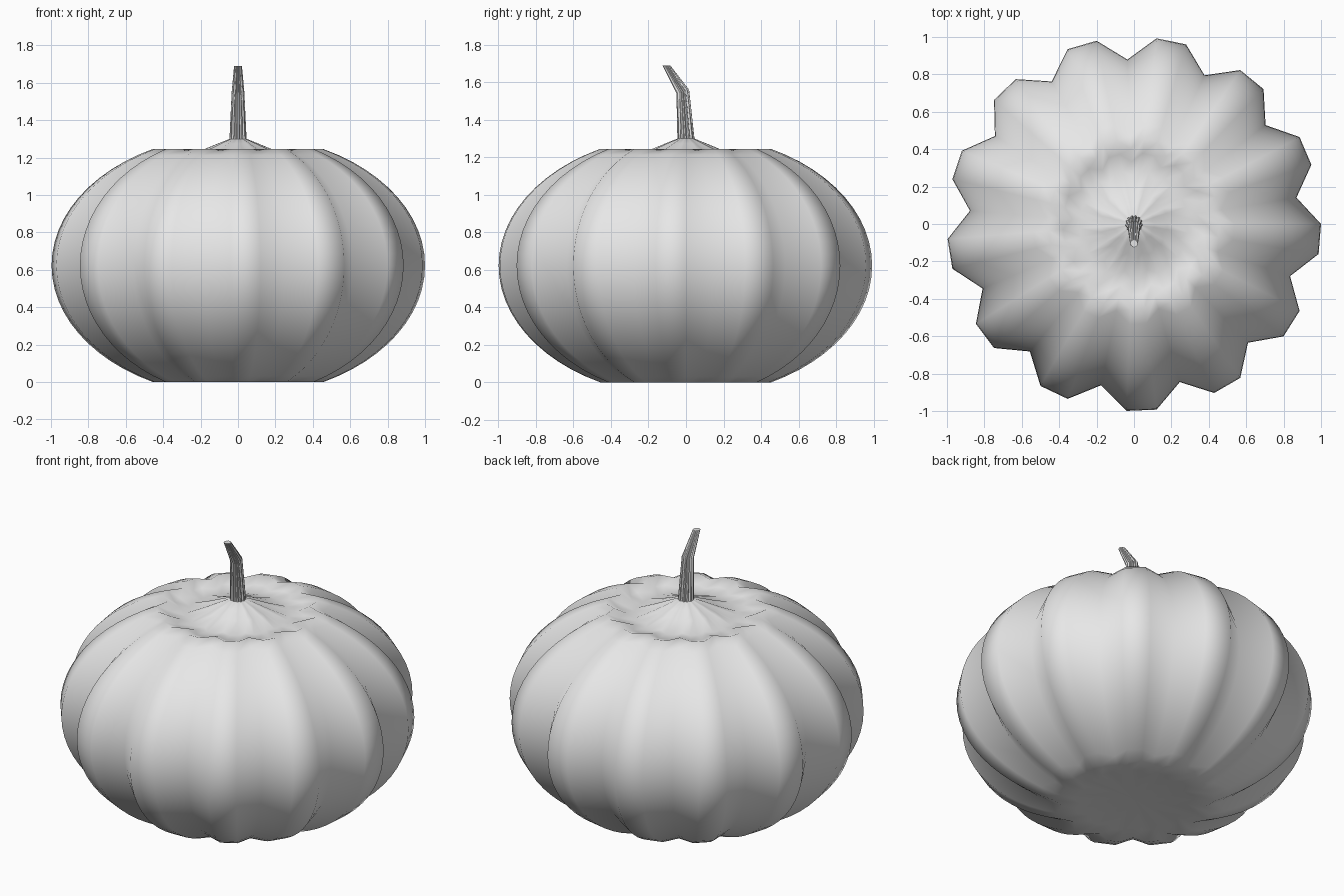
import bpy, bmesh, math

if "Cube" in bpy.data.objects:
    bpy.data.objects.remove(bpy.data.objects["Cube"], do_unlink=True)

LOBES = 13
SIDES = LOBES * 3          # two ridge columns and one groove column per lobe

grey = bpy.data.materials.new("light grey")
grey.use_nodes = True
grey.diffuse_color = (0.8, 0.8, 0.8, 1)
grey.node_tree.nodes["Principled BSDF"].inputs["Base Color"].default_value = (0.8, 0.8, 0.8, 1)


def fluted_loft(name, rings):
    """Loft fluted rings given as (radius, z, y offset, groove factor, tilt)."""
    bm = bmesh.new()
    loops = []
    for radius, z, y, groove, tilt in rings:
        loop = []
        for i in range(SIDES):
            a = math.tau * i / SIDES
            r = radius * (groove if i % 3 == 1 else 1)
            loop.append(bm.verts.new((r * math.cos(a), y + r * math.sin(a),
                                      z + tilt * r * math.sin(a))))
        loops.append(loop)
    for low, high in zip(loops, loops[1:]):
        for i in range(SIDES):
            j = (i + 1) % SIDES
            bm.faces.new((low[i], low[j], high[j], high[i]))
    # Close both ends with fans
    for loop in (loops[0], loops[-1]):
        cap = bm.faces.new(loop)
        bmesh.ops.poke(bm, faces=[cap])
    bmesh.ops.recalc_face_normals(bm, faces=bm.faces)
    mesh = bpy.data.meshes.new(name)
    bm.to_mesh(mesh)
    bm.free()
    mesh.materials.append(grey)
    obj = bpy.data.objects.new(name, mesh)
    bpy.context.collection.objects.link(obj)
    bpy.ops.object.select_all(action="DESELECT")
    obj.select_set(True)
    bpy.context.view_layer.objects.active = obj
    return obj


# Body: truncated flattened globe, shallow dimple below, dished top with a cone
HALF, SEMI, STEPS, GROOVE = 0.6225, 0.70, 24, 0.88
limit = math.asin(HALF / SEMI)
profile = [(0.08, 0.02), (0.2, 0.018), (0.34, 0.01)]
for k in range(STEPS + 1):
    t = -limit + 2 * limit * k / STEPS
    profile.append((math.cos(t), HALF + SEMI * math.sin(t)))
profile += [(0.38, 1.215), (0.29, 1.205), (0.18, 1.245), (0.11, 1.274), (0.045, 1.30)]
fluted_loft("pumpkin_body", [(r, z, 0, GROOVE, 0) for r, z in profile])
bpy.ops.object.shade_smooth()

# Stem: tapered, fluted and bent towards the front
fluted_loft("stem", [
    (0.046, 1.295, 0, 0.8, 0),
    (0.034, 1.55, -0.017, 0.8, 0.3),
    (0.021, 1.69, -0.104, 0.85, 0),
])
bpy.ops.object.shade_smooth_by_angle(angle=math.radians(30))
